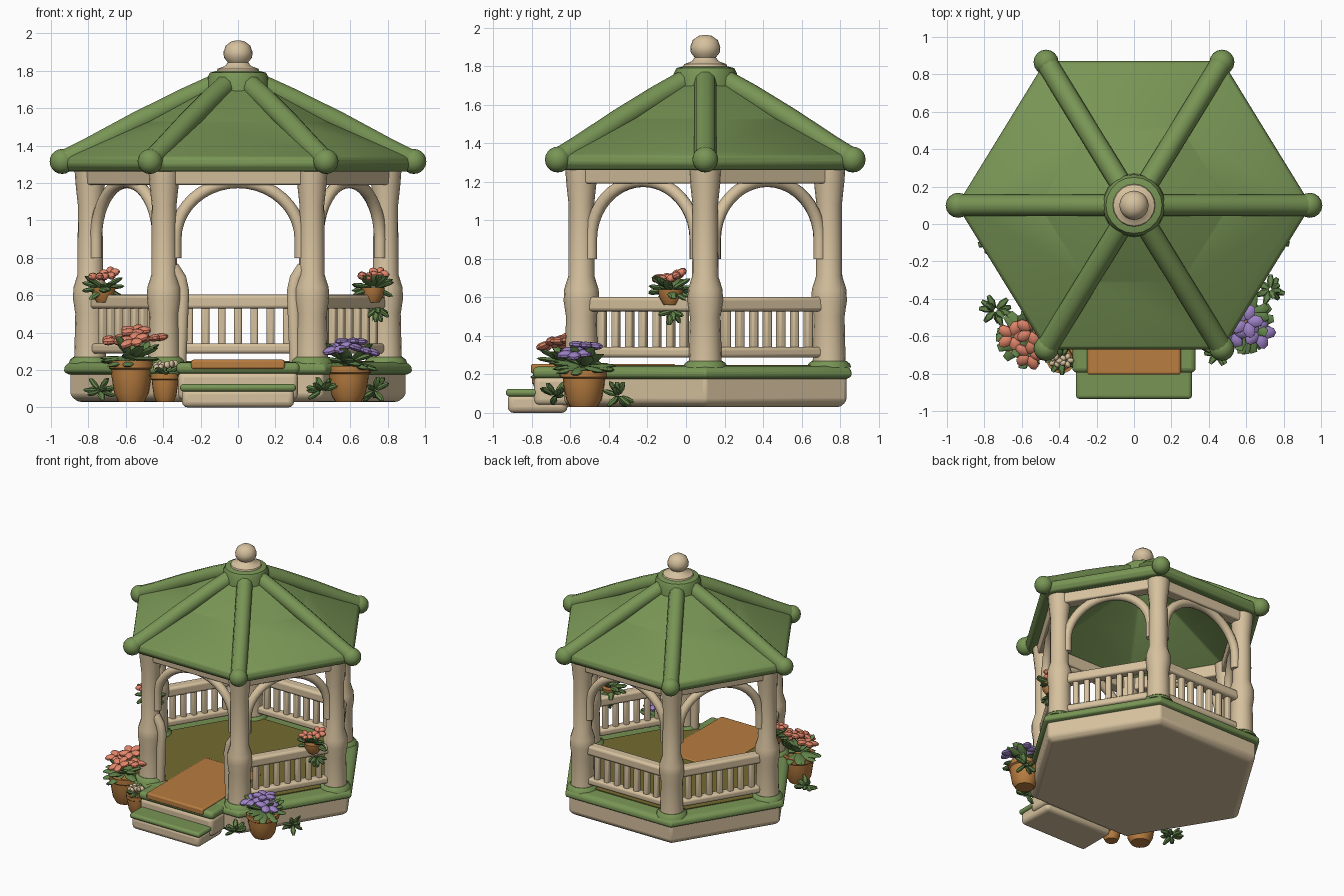
import bpy, bmesh, math, random
from mathutils import Matrix, Vector, Euler

random.seed(4)
if "Cube" in bpy.data.objects:
    bpy.data.objects.remove(bpy.data.objects["Cube"])

CY, SQUASH = 0.1, 0.94      # pavilion centre and depth squash
parts = []


def material(name, r, g, b):
    lin = [((c / 255 + 0.055) / 1.055) ** 2.4 for c in (r, g, b)] + [1]
    m = bpy.data.materials.new(name)
    m.use_nodes = True
    m.diffuse_color = lin
    bsdf = m.node_tree.nodes["Principled BSDF"]
    bsdf.inputs["Base Color"].default_value = lin
    bsdf.inputs["Roughness"].default_value = 0.8
    return m


cream = material("cream", 214, 193, 158)
green = material("moss green", 120, 149, 85)
leaf = material("leaf green", 98, 132, 74)
orange = material("terracotta", 184, 125, 64)
olive = material("olive floor", 114, 106, 48)
coral = material("coral petals", 226, 134, 106)
purple = material("purple petals", 158, 130, 198)


def finish(name, bm, mat, bevel=0):
    bmesh.ops.recalc_face_normals(bm, faces=bm.faces)
    mesh = bpy.data.meshes.new(name)
    bm.to_mesh(mesh)
    bm.free()
    mesh.materials.append(mat)
    ob = bpy.data.objects.new(name, mesh)
    bpy.context.collection.objects.link(ob)
    if bevel:
        mod = ob.modifiers.new("Soft edges", "BEVEL")
        mod.width, mod.segments = bevel, 3
    parts.append(ob)
    return ob


def loft(name, rings, mat, loop=False, bevel=0):
    bm = bmesh.new()
    vs = [[bm.verts.new(p) for p in ring] for ring in rings]
    n = len(vs[0])
    for a, b in zip(vs, vs[1:] + (vs[:1] if loop else [])):
        for i in range(n):
            bm.faces.new((a[i], a[(i + 1) % n], b[(i + 1) % n], b[i]))
    if not loop:
        bm.faces.new(vs[0])
        bm.faces.new(vs[-1])
    return finish(name, bm, mat, bevel)


def ring(r, z, n=6, x=0, y=CY, squash=SQUASH):
    return [(x + r * math.cos(2 * math.pi * i / n),
             y + squash * r * math.sin(2 * math.pi * i / n), z) for i in range(n)]


def hexagon(name, profile, mat, loop=False, bevel=0):
    return loft(name, [ring(r, z) for r, z in profile], mat, loop, bevel)


def turned(name, profile, mat, x, y, n=16):
    return loft(name, [ring(r, z, n, x, y, 1) for r, z in profile], mat)


def add_box(bm, centre, size, frame=Matrix()):
    bmesh.ops.create_cube(bm, size=1, matrix=frame @ Matrix.Translation(centre)
                          @ Matrix.Diagonal((*size, 1)))


def box(name, centre, size, mat, bevel=0):
    bm = bmesh.new()
    add_box(bm, centre, size)
    return finish(name, bm, mat, bevel)


def tube(name, points, radius, mat):
    cu = bpy.data.curves.new(name, "CURVE")
    cu.dimensions, cu.bevel_depth, cu.bevel_resolution = "3D", radius, 3
    cu.use_fill_caps = True
    sp = cu.splines.new("POLY")
    sp.points.add(len(points) - 1)
    for p, co in zip(sp.points, points):
        p.co = (*co, 1)
    sp.use_smooth = True
    cu.materials.append(mat)
    ob = bpy.data.objects.new(name, cu)
    bpy.context.collection.objects.link(ob)


def blob(bm, matrix, size, u=8, v=5):
    bmesh.ops.create_uvsphere(bm, u_segments=u, v_segments=v, radius=1,
                              matrix=matrix @ Matrix.Diagonal((*size, 1)))


# Base, mossy ledge and floor
hexagon("base", [(0.86, 0.03), (0.9, 0.06), (0.9, 0.2)], cream, bevel=0.015)
hexagon("base_ledge", [(0.9, 0.175), (0.935, 0.19), (0.93, 0.225), (0.9, 0.243)], green, bevel=0.012)
hexagon("floor", [(0.78, 0.235), (0.78, 0.249)], olive)

# Entrance steps and mat
box("upper_step", (0, -0.66, 0.115), (0.64, 0.26, 0.15), cream, 0.03)
box("upper_step_top", (0, -0.66, 0.21), (0.66, 0.27, 0.06), green, 0.025)
box("entrance_mat", (0, -0.43, 0.23), (0.5, 0.75, 0.05), orange, 0.012)
box("lower_step", (0, -0.77, 0.05), (0.6, 0.31, 0.1), cream, 0.03)
box("lower_step_top", (0, -0.77, 0.105), (0.62, 0.33, 0.04), green, 0.018)

# Posts with flared foot and head
corners = [Vector(p) for p in ring(0.79, 0)]
for c in corners:
    turned("post", [(0.09, 0.22), (0.085, 0.28), (0.08, 0.5), (0.092, 0.58), (0.09, 0.64), (0.068, 0.71),
                    (0.066, 1.08), (0.078, 1.19), (0.085, 1.28)], cream, c.x, c.y)
    turned("post_moss", [(0.115, 0.235), (0.108, 0.255), (0.09, 0.27)], green, c.x, c.y)

# Top beam, arches and railings on each side
hexagon("top_beam", [(0.74, 1.19), (0.85, 1.19), (0.86, 1.29), (0.74, 1.29)], cream, True, 0.01)
for i in range(6):
    a, b = corners[i], corners[(i + 1) % 6]
    d = b - a
    frame = (Matrix.Translation((a + b) / 2) @ Matrix.Rotation(math.atan2(d.y, d.x), 4, "Z")
             @ Matrix.Diagonal((d.length / 0.79, 1, 1, 1)))
    arch = [(0.335, 0, 0.8)]
    for k in range(21):
        t = math.pi * k / 20
        arch.append((0.335 * math.cos(t), 0, 0.9 + 0.305 * math.sin(t)))
    arch.append((-0.335, 0, 0.8))
    tube("arch", [frame @ Vector(p) for p in arch], 0.033, cream)
    if i == 4:      # open entrance side
        for s in (-1, 1):
            tube("entrance_wing", [frame @ Vector((s * x, 0, z)) for x, z in
                                   ((0.31, 0.24), (0.3, 0.5), (0.295, 0.62), (0.31, 0.69), (0.35, 0.75))],
                 0.036, cream)
        continue
    bm = bmesh.new()
    add_box(bm, (0, 0, 0.565), (0.72, 0.085, 0.075), frame)
    add_box(bm, (0, 0, 0.315), (0.72, 0.07, 0.055), frame)
    finish("railing", bm, cream, 0.018)
    bm = bmesh.new()
    for k in range(7):
        add_box(bm, (-0.261 + 0.087 * k, 0, 0.435), (0.042, 0.045, 0.22), frame)
    finish("balusters", bm, cream, 0.012)

# Roof shell, ridges and finial
hexagon("roof", [(0.1, 1.75), (0.5, 1.53), (0.88, 1.365), (0.94, 1.335), (0.95, 1.295), (0.92, 1.26),
                 (0.78, 1.265), (0.45, 1.46), (0.1, 1.66)], green, True, 0.012)
for i in range(6):
    t = math.pi / 3 * i
    path = [(r * math.cos(t), CY + SQUASH * r * math.sin(t), z) for r, z in
            ((0.08, 1.745), (0.3, 1.645), (0.55, 1.52), (0.8, 1.385), (0.94, 1.315))]
    tube("roof_ridge", path, 0.058, green)
    bm = bmesh.new()
    blob(bm, Matrix.Translation(path[-1]), (0.067, 0.067, 0.067), 16, 10)
    finish("ridge_knob", bm, green)
turned("roof_cap", [(0.17, 1.68), (0.165, 1.76), (0.15, 1.79), (0.11, 1.8)], green, 0, CY, 20)
turned("finial", [(0.12, 1.78), (0.11, 1.81), (0.07, 1.825), (0.055, 1.845), (0.075, 1.87), (0.078, 1.9),
                  (0.065, 1.935), (0.035, 1.957), (0.008, 1.962)], cream, 0, CY, 20)


# Plants
def foliage(name, centre, count, length, droop=-20, rise=50):
    bm = bmesh.new()
    for k in range(count):
        turn = 2.4 * k + random.uniform(-0.3, 0.3)
        tilt = math.radians(random.uniform(droop, rise))
        m = (Matrix.Translation(centre) @ Euler((0, -tilt, turn)).to_matrix().to_4x4()
             @ Matrix.Translation((length * 0.55, 0, 0)))
        blob(bm, m, (length * 0.5, length * 0.22, 0.014), 6, 4)
    finish(name, bm, leaf)


def flower(name, centre, size, mat):
    bm = bmesh.new()
    lean = Euler((random.uniform(-0.1, 0.5), random.uniform(-0.3, 0.3), 0)).to_matrix().to_4x4()
    for k in range(5):
        m = (Matrix.Translation(centre) @ lean @ Matrix.Rotation(math.tau * k / 5, 4, "Z")
             @ Matrix.Translation((size * 0.55, 0, 0)))
        blob(bm, m, (size * 0.5, size * 0.38, 0.02))
    finish(name, bm, mat)


def pot(name, x, y, r, top):
    h = top - 0.03
    profile = [(0.6, 0), (0.8, 0.2), (0.92, 0.6), (0.95, 0.78), (1.05, 0.82), (1.05, 1), (0.85, 1), (0.8, 0.9)]
    turned(name, [(r * s, 0.03 + h * t) for s, t in profile], orange, x, y, 20)


pot("large_left_pot", -0.57, -0.61, 0.115, 0.25)
foliage("large_left_leaves", (-0.57, -0.61, 0.26), 20, 0.17)
for x, y, z in ((-0.65, -0.6, 0.36), (-0.55, -0.57, 0.41), (-0.46, -0.62, 0.37), (-0.56, -0.7, 0.36)):
    flower("coral_flower", (x, y, z), 0.085, coral)
pot("small_pot", -0.39, -0.72, 0.075, 0.18)
foliage("small_pot_leaves", (-0.39, -0.72, 0.18), 8, 0.09)
for x, z in ((-0.42, 0.22), (-0.36, 0.23)):
    flower("pale_flower", (x, -0.73, z), 0.04, cream)
pot("right_pot", 0.59, -0.53, 0.115, 0.22)
foliage("right_pot_leaves", (0.59, -0.53, 0.24), 20, 0.17, -15, 40)
for x, y, z in ((0.53, -0.58, 0.32), (0.6, -0.52, 0.35), (0.67, -0.58, 0.31)):
    flower("purple_flower", (x, y, z), 0.09, purple)

# Ground ivy
for x, y in ((-0.74, -0.46), (0.45, -0.68), (0.73, -0.35)):
    foliage("ground_ivy", (x, y, 0.09), 11, 0.09, -40, 60)

# Baskets on the front side railings
for s in (-1, 1):
    x, y = s * 0.72, -0.08
    turned("rail_basket", [(0.035, 0.56), (0.06, 0.6), (0.065, 0.64)], orange, x, y)
    foliage("basket_leaves", (x, y, 0.64), 16, 0.12, -35, 45)
    for dx, dy, dz in ((-0.03, -0.04, 0.7), (0.03, 0.03, 0.715)):
        flower("basket_flower", (x + dx, y + dy, dz), 0.058, coral)
foliage("trailing_vine", (0.745, -0.07, 0.53), 8, 0.08, -80, -10)

# Smooth shading with sharp edges kept
bpy.ops.object.select_all(action="DESELECT")
for ob in parts:
    ob.select_set(True)
bpy.context.view_layer.objects.active = parts[0]
bpy.ops.object.shade_smooth_by_angle(angle=math.radians(40))
